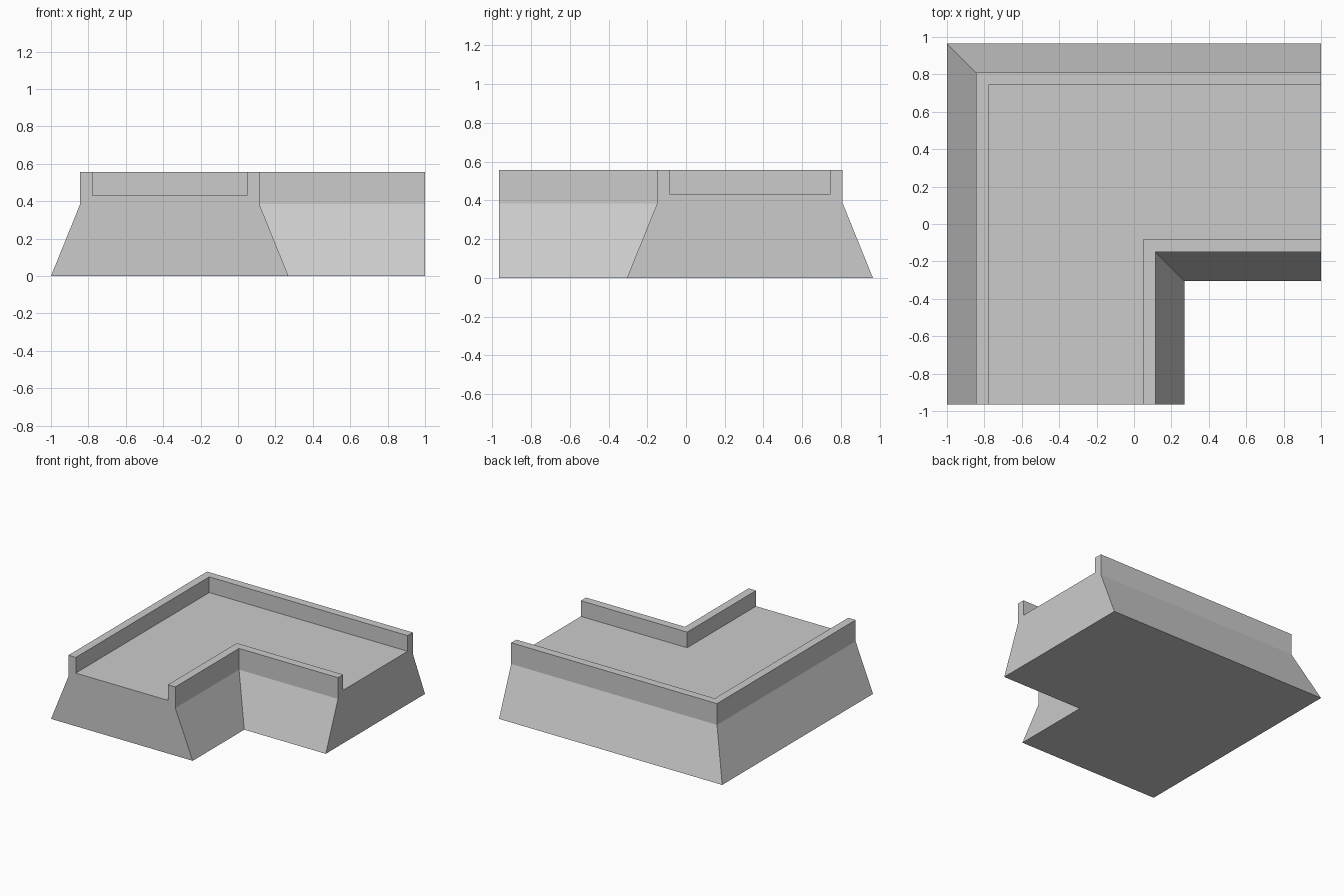
import bpy
import bmesh

cube = bpy.data.objects.get("Cube")
if cube:
    bpy.data.objects.remove(cube, do_unlink=True)

stone = bpy.data.materials.new("plain_grey")
stone.use_nodes = True
grey = (0.6, 0.6, 0.6, 1)
stone.diffuse_color = grey
stone.node_tree.nodes["Principled BSDF"].inputs["Base Color"].default_value = grey

END_X, END_Y = 1.0, 0.965
WIDTH = 1.27

# Half of the wall section: distance in from the outer foot, height
half = [(0, 0), (0.156, 0.385), (0.156, 0.557), (0.222, 0.557), (0.222, 0.43)]
section = half + [(WIDTH - d, z) for d, z in reversed(half)]

# Sweep the section along both arms with a mitred corner
bm = bmesh.new()
rings = []
for d, z in section:
    x, y = d - END_X, END_Y - d
    rings.append([bm.verts.new(p) for p in ((x, -END_Y, z), (x, y, z), (END_X, y, z))])
for a, b in zip(rings, rings[1:] + rings[:1]):
    for i in range(2):
        bm.faces.new((a[i], a[i + 1], b[i + 1], b[i]))

# Cap the two open ends
for i in (0, 2):
    bm.faces.new([ring[i] for ring in rings])
bmesh.ops.recalc_face_normals(bm, faces=bm.faces)

mesh = bpy.data.meshes.new("corner_wall")
bm.to_mesh(mesh)
bm.free()
mesh.materials.append(stone)
wall = bpy.data.objects.new("corner_wall", mesh)
bpy.context.collection.objects.link(wall)
